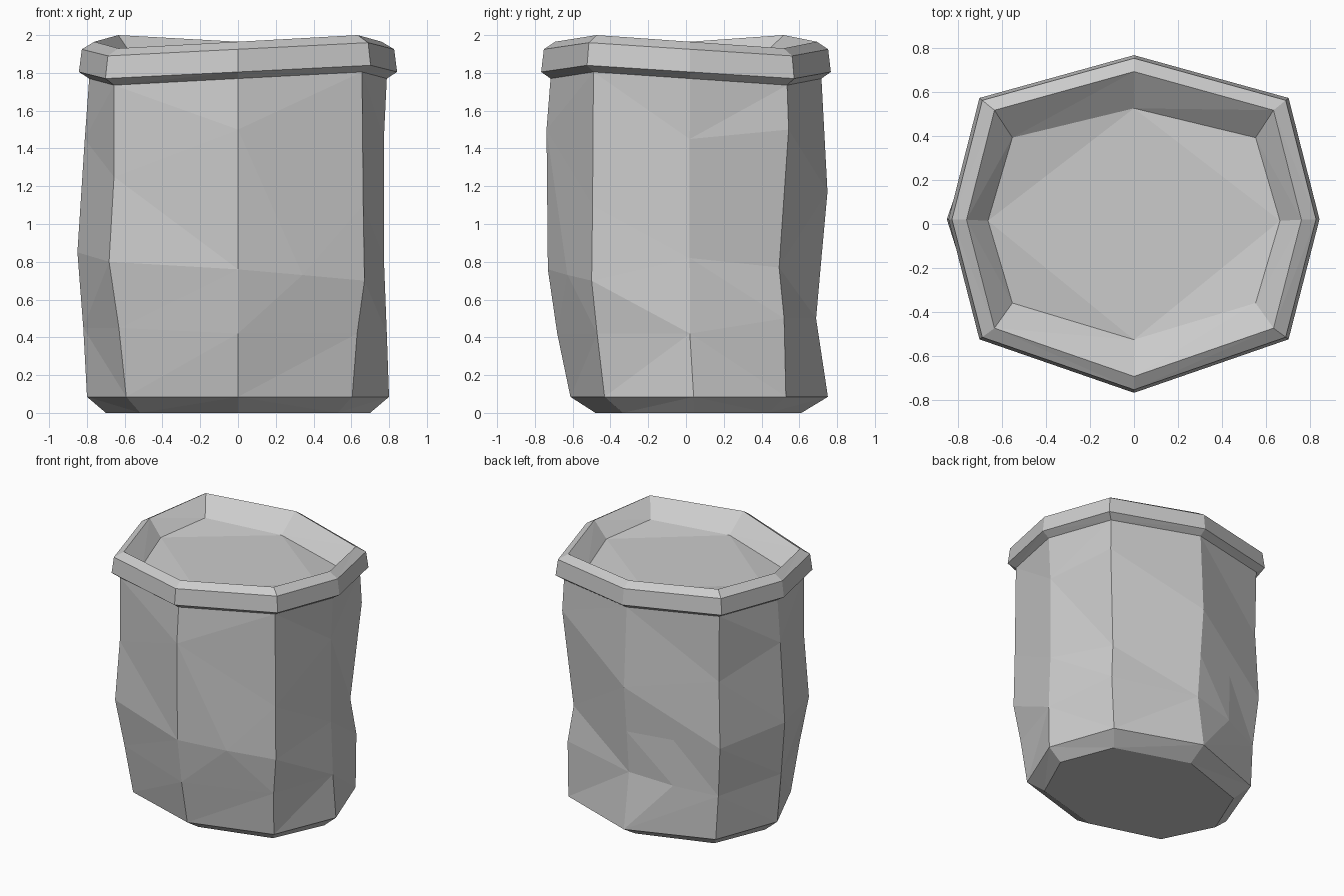
import bpy
import bmesh
from mathutils import Vector

old = bpy.data.objects.get("Cube")
if old:
    bpy.data.objects.remove(old, do_unlink=True)

# Single stone-like grey
grey = bpy.data.materials.new("plain_grey")
grey.use_nodes = True
colour = (0.6, 0.6, 0.6, 1)
grey.diffuse_color = colour
grey.node_tree.nodes["Principled BSDF"].inputs["Base Color"].default_value = colour

# Eight-sided outline at the neck, anticlockwise from +x
OUTLINE = [Vector(p) for p in (
    (.78, .02), (.65, .53), (0, .71), (-.65, .53),
    (-.78, .02), (-.65, -.485), (0, -.71), (.65, -.485))]
SIDES = len(OUTLINE)

# The rim is warped like a saddle: two opposite corners up, two down
SADDLE = [0, -1, 0, 1, 0, -1, 0, 1]
WARP = 0.035

# Dented corner lines: foot scale, then (height, scale) of three kinks going up
DENTS = [
    (1.025, (.42, 1.01), (.82, .99), (1.45, .99)),   # left
    (.96, (.50, .98), (.77, .93), (1.5, 1.025)),     # back left
    (1.03, (.50, .97), (.82, 1.01), (1.17, 1.055)),  # back
    (.95, (.42, .98), (.80, 1.03), (1.3, 1.0)),      # back right
    (1.025, (.45, 1.05), (.85, 1.09), (1.45, 1.04)), # right
    (.91, (.45, .97), (.80, 1.05), (1.25, 1.01)),    # front right
    (.89, (.42, .96), (.76, 1.03), (1.5, 1.04)),     # front
    (.93, (.42, .97), (.70, 1.03), (1.1, 1.02)),     # front left
]


def warped_ring(bm, z, sx, sy=None):
    """Ring that follows the outline and the saddle warp."""
    sy = sy or sx
    return [bm.verts.new((p.x * sx, p.y * sy, z + WARP * s))
            for p, s in zip(OUTLINE, SADDLE)]


def bridge(bm, rings):
    for low, high in zip(rings, rings[1:]):
        for i in range(SIDES):
            j = (i + 1) % SIDES
            bm.faces.new((low[i], low[j], high[j], high[i]))


def finish(bm, name):
    bmesh.ops.triangulate(bm, faces=[f for f in bm.faces if len(f.verts) < 8])
    mesh = bpy.data.meshes.new(name)
    bm.to_mesh(mesh)
    bm.free()
    mesh.materials.append(grey)
    obj = bpy.data.objects.new(name, mesh)
    bpy.context.collection.objects.link(obj)
    return obj


# Body: flat base, bevelled foot, dented wall up to the neck
bm = bmesh.new()
foot_shift = Vector((0, .02))
foot = [p * d[0] + foot_shift for p, d in zip(OUTLINE, DENTS)]
rings = [[bm.verts.new((p.x * .875, p.y * .8 + .01, 0)) for p in foot],
         [bm.verts.new((p.x, p.y, .085)) for p in foot]]
for level in range(1, 4):
    rings.append([bm.verts.new((p.x * d[level][1], p.y * d[level][1], d[level][0]))
                  for p, d in zip(OUTLINE, DENTS)])
rings.append(warped_ring(bm, 1.77, 1.01))
bridge(bm, rings)
bm.faces.new(reversed(rings[0]))

# Extra knocks in the middle of a few wall edges
for level, side, push in ((2, 2, 1.04), (3, 2, 1.0), (3, 6, 1.02)):
    a, b = rings[level][side], rings[level][(side + 1) % SIDES]
    edge = bm.edges.get((a, b))
    knock = bmesh.utils.edge_split(edge, a, 0.5)[1]
    knock.co.x *= push
    knock.co.y *= push
finish(bm, "body")

# Rim: overhanging lip that turns in and down to the recessed top
bm = bmesh.new()
rings = [warped_ring(bm, 1.77, 1.01), warped_ring(bm, 1.805, 1.08),
         warped_ring(bm, 1.925, 1.06), warped_ring(bm, 1.965, .975),
         warped_ring(bm, 1.845, .85, .74)]
bridge(bm, rings)
finish(bm, "rim")

# Recessed top: a central diamond with four corner triangles
bm = bmesh.new()
edge_ring = warped_ring(bm, 1.845, .85, .74)
bm.faces.new(edge_ring[::2])
for i in range(0, SIDES, 2):
    bm.faces.new((edge_ring[i], edge_ring[i + 1], edge_ring[(i + 2) % SIDES]))
finish(bm, "recessed_top")
